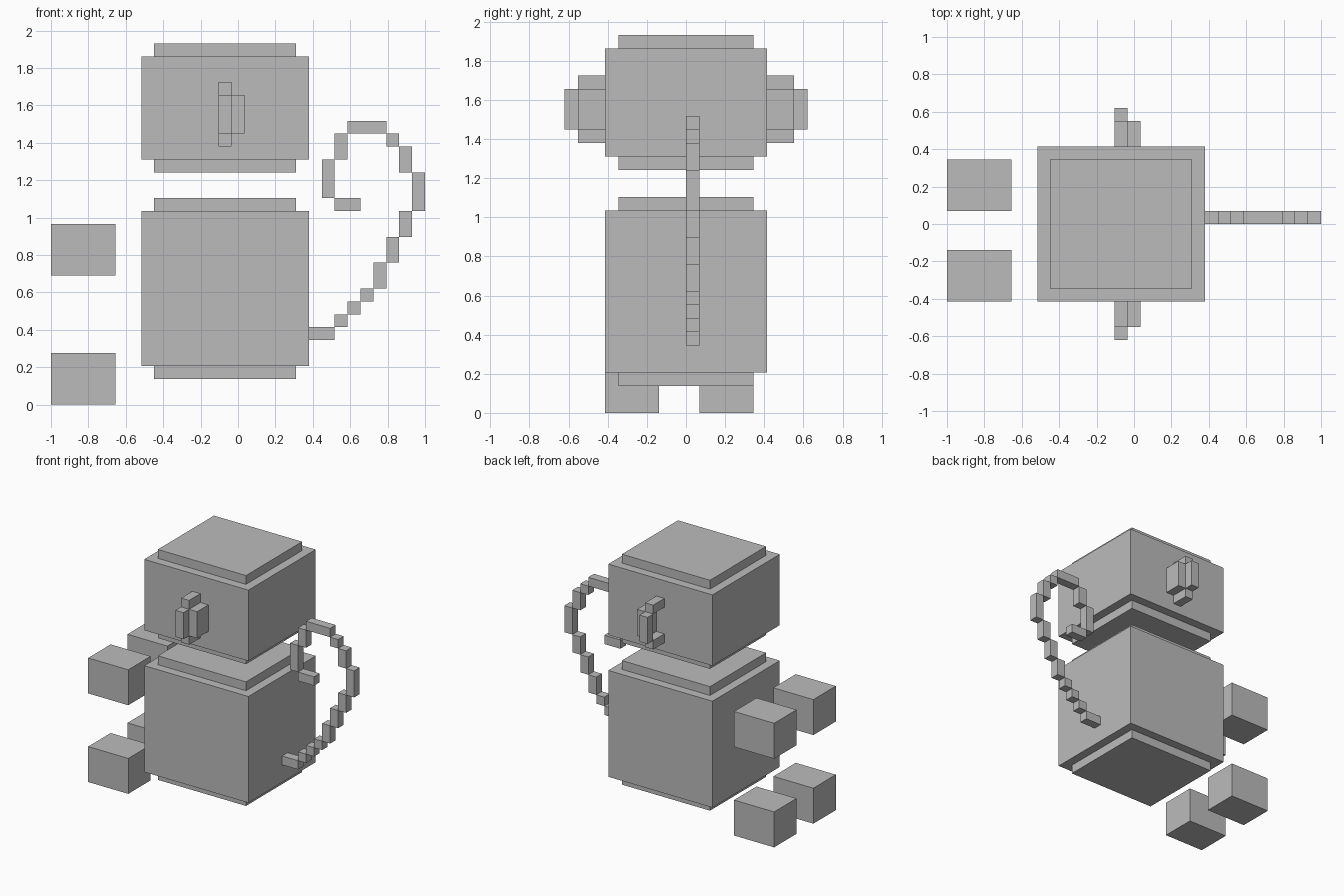
import bpy
import bmesh
from mathutils import Vector

cube = bpy.data.objects.get("Cube")
if cube:
    bpy.data.objects.remove(cube, do_unlink=True)

UNIT = 2 / 29                      # edge length of one block
SHIFT = Vector((-14.5, 0, 0))      # block counts in x start at the paw tips

grey = bpy.data.materials.new("plain_grey")
grey.use_nodes = True
COLOUR = (0.5, 0.5, 0.5, 1)
grey.diffuse_color = COLOUR
grey.node_tree.nodes["Principled BSDF"].inputs["Base Color"].default_value = COLOUR


def blocks(name, boxes):
    """One object from boxes given as (low corner, high corner) in blocks."""
    bm = bmesh.new()
    for low, high in boxes:
        low, high = Vector(low) + SHIFT, Vector(high) + SHIFT
        verts = bmesh.ops.create_cube(bm, size=1)["verts"]
        bmesh.ops.scale(bm, vec=(high - low) * UNIT, verts=verts)
        bmesh.ops.translate(bm, vec=(low + high) / 2 * UNIT, verts=verts)
    mesh = bpy.data.meshes.new(name)
    bm.to_mesh(mesh)
    bm.free()
    mesh.materials.append(grey)
    obj = bpy.data.objects.new(name, mesh)
    bpy.context.collection.objects.link(obj)
    return obj


def stepped_block(name, bottom, top):
    """Wide block with a one-block ledge on its top and bottom."""
    blocks(name, [((7, -6, bottom), (20, 6, top))])
    for part, z in (("lower", bottom - 1), ("upper", top)):
        blocks(f"{name}_{part}_ledge", [((8, -5, z), (19, 5, z + 1))])


# Body and head
stepped_block("body", 3, 15)
stepped_block("head", 19, 27)

# Floating paws
for part, z in (("foot", 0), ("hand", 10)):
    for side, y in (("right", -6), ("left", 1)):
        blocks(f"{side}_{part}", [((0, y, z), (5, y + 4, z + 4))])

# Ears: open rim with a plate behind, mirrored to the other side
ear = blocks("ears", [
    ((13, 6, 24), (14, 8, 25)),
    ((13, 6, 20), (14, 8, 21)),
    ((13, 8, 21), (14, 9, 24)),
    ((14, 6, 21), (15, 8, 24)),
])
mirror = ear.modifiers.new("mirror", "MIRROR")
mirror.use_axis = (False, True, False)
mirror.use_mirror_merge = False

# Curled tail: each step is start x, start z, width, height
tail_steps = [
    (20, 5, 2, 1), (22, 6, 1, 1), (23, 7, 1, 1), (24, 8, 1, 1),
    (25, 9, 1, 2), (26, 11, 1, 2), (27, 13, 1, 2), (28, 15, 1, 3),
    (27, 18, 1, 2), (26, 20, 1, 1), (23, 21, 3, 1), (22, 19, 1, 2),
    (21, 16, 1, 3), (22, 15, 2, 1),
]
blocks("tail", [((x, 0, z), (x + w, 1, z + h)) for x, z, w, h in tail_steps])
